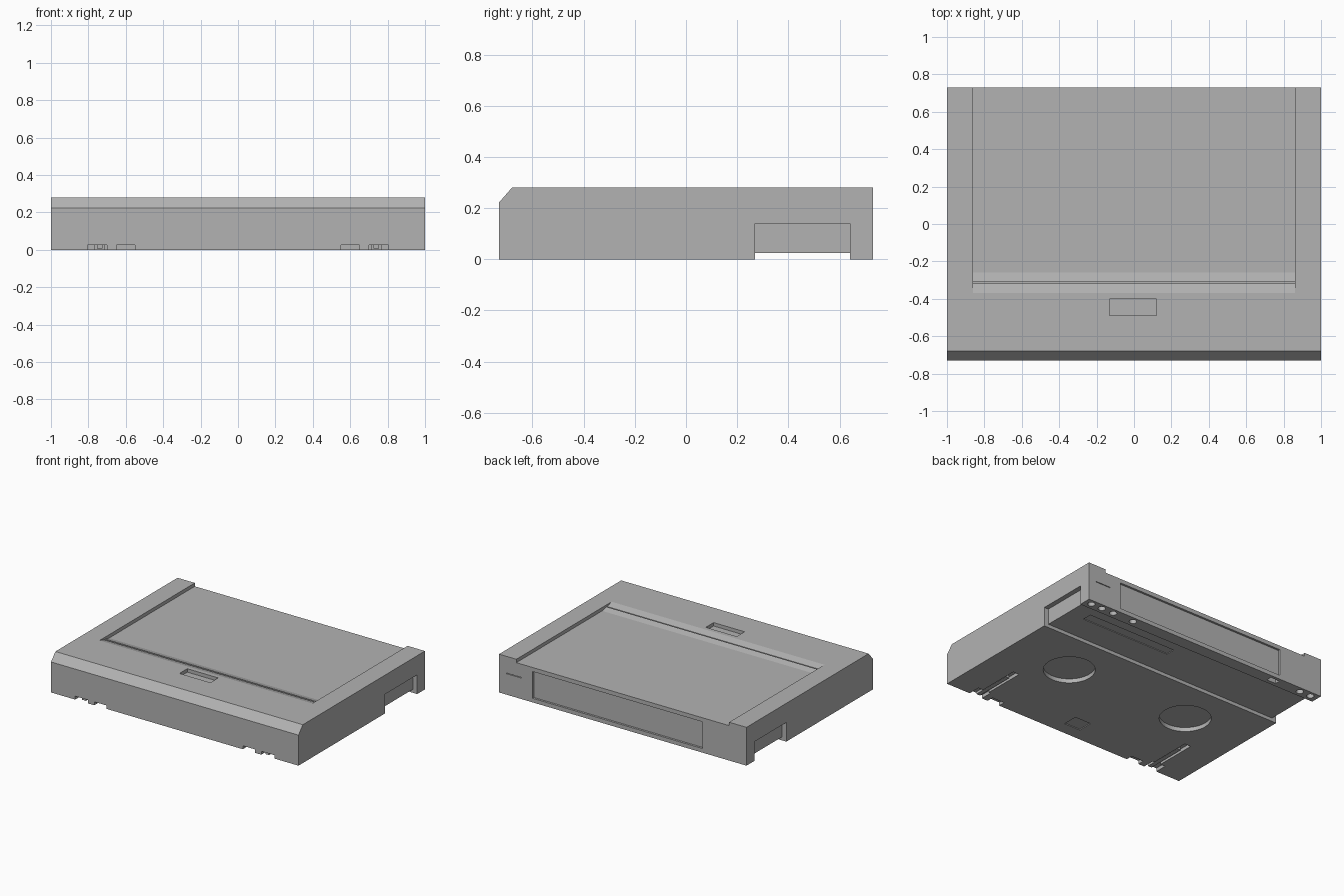
import bpy
import bmesh

if "Cube" in bpy.data.objects:
    bpy.data.objects.remove(bpy.data.objects["Cube"], do_unlink=True)

# Single plastic colour
grey = bpy.data.materials.new("plain grey")
grey.use_nodes = True
GREY = (0.45, 0.45, 0.45, 1)
grey.diffuse_color = GREY
grey.node_tree.nodes["Principled BSDF"].inputs["Base Color"].default_value = GREY


def finish(name, bm):
    bmesh.ops.recalc_face_normals(bm, faces=bm.faces)
    mesh = bpy.data.meshes.new(name)
    bm.to_mesh(mesh)
    bm.free()
    mesh.materials.append(grey)
    obj = bpy.data.objects.new(name, mesh)
    bpy.context.collection.objects.link(obj)
    return obj


def extrude_x(name, profile, x0, x1):
    """Extrude a (y, z) outline from x0 to x1."""
    bm = bmesh.new()
    face = bm.faces.new([bm.verts.new((x0, y, z)) for y, z in profile])
    out = bmesh.ops.extrude_face_region(bm, geom=[face])
    moved = [v for v in out["geom"] if isinstance(v, bmesh.types.BMVert)]
    bmesh.ops.translate(bm, verts=moved, vec=(x1 - x0, 0, 0))
    return finish(name, bm)


def box(name, x, y, z):
    return extrude_x(name, [(y[0], z[0]), (y[1], z[0]), (y[1], z[1]), (y[0], z[1])], *x)


def disc(name, x, y, radius, depth, sides):
    """Vertical cylinder reaching up to depth from just under the floor."""
    bm = bmesh.new()
    bmesh.ops.create_cone(bm, cap_ends=True, segments=sides, radius1=radius,
                          radius2=radius, depth=depth + 0.05)
    bmesh.ops.translate(bm, verts=bm.verts, vec=(x, y, (depth - 0.05) / 2))
    return finish(name, bm)


def cut(target, cutter):
    """Subtract the cutter for good and remove it."""
    cutter.hide_render = True
    mod = target.modifiers.new("cut", "BOOLEAN")
    mod.operation = "DIFFERENCE"
    mod.solver = "EXACT"
    mod.object = cutter
    bpy.context.view_layer.update()
    graph = bpy.context.evaluated_depsgraph_get()
    mesh = bpy.data.meshes.new_from_object(target.evaluated_get(graph))
    target.modifiers.clear()
    target.data = mesh
    bpy.data.objects.remove(cutter, do_unlink=True)


# Housing with a bevelled front top edge
W, D, H = 1.0, 0.73, 0.28
body = extrude_x("housing", [(-D, 0), (D, 0), (D, H), (-0.68, H), (-D, 0.223)], -W, W)

# Sunken lid area with sloping front lip and a thin seam
cut(body, extrude_x("lid_cutter", [
    (-0.37, H), (-0.318, 0.265), (-0.318, 0.245), (-0.308, 0.245), (-0.308, 0.267),
    (-0.26, 0.255), (D + 0.1, 0.255), (D + 0.1, 0.4), (-0.37, 0.4)], -0.86, 0.86))

# Finger grip on top and recessed rear panel
cut(body, box("grip_cutter", (-0.13, 0.12), (-0.49, -0.40), (0.255, 0.4)))
cut(body, box("rear_panel_cutter", (-0.645, 0.73), (D - 0.015, 0.8), (0.03, 0.225)))
cut(body, box("rear_slit_cutter", (0.82, 0.94), (D - 0.01, 0.8), (0.153, 0.158)))

# Underside channel with a shallow label recess
cut(body, box("channel_cutter", (-1.1, 1.1), (0.27, 0.64), (-0.1, 0.025)))
cut(body, box("label_cutter", (0.11, 0.83), (0.47, 0.54), (-0.1, 0.03)))
cut(body, box("catch_cutter", (-0.065, 0.065), (-0.635, -0.525), (-0.1, 0.006)))

# Mirrored side pockets, round wells, front clip slots and rails
for s in (-1, 1):
    def span(a, b):
        return sorted((s * a, s * b))
    cut(body, box("pocket_cutter", span(0.965, 1.1), (0.27, 0.64), (-0.1, 0.14)))
    cut(body, disc("well_cutter", s * 0.5, -0.07, 0.172, 0.03, 64))
    cut(body, box("slot_cutter", span(0.70, 0.805), (-0.8, -0.64), (-0.1, 0.025)))
    cut(body, box("long_slot_cutter", span(0.715, 0.765), (-0.7, -0.33), (-0.1, 0.025)))
    cut(body, box("notch_cutter", span(0.55, 0.65), (-0.8, -0.68), (-0.1, 0.025)))
    side = "left" if s > 0 else "right"
    box(side + "_clip_rail", span(0.725, 0.755), (-0.72, -0.42), (0.008, 0.026))

# Sockets along the rear edge of the underside
for x in (0.945, 0.855, 0.757, 0.587, -0.853, -0.943):
    cut(body, disc("socket_cutter", x, 0.688, 0.025, 0.09, 24))
cut(body, box("port_cutter", (-0.66, -0.585), (0.668, 0.708), (-0.1, 0.09)))
